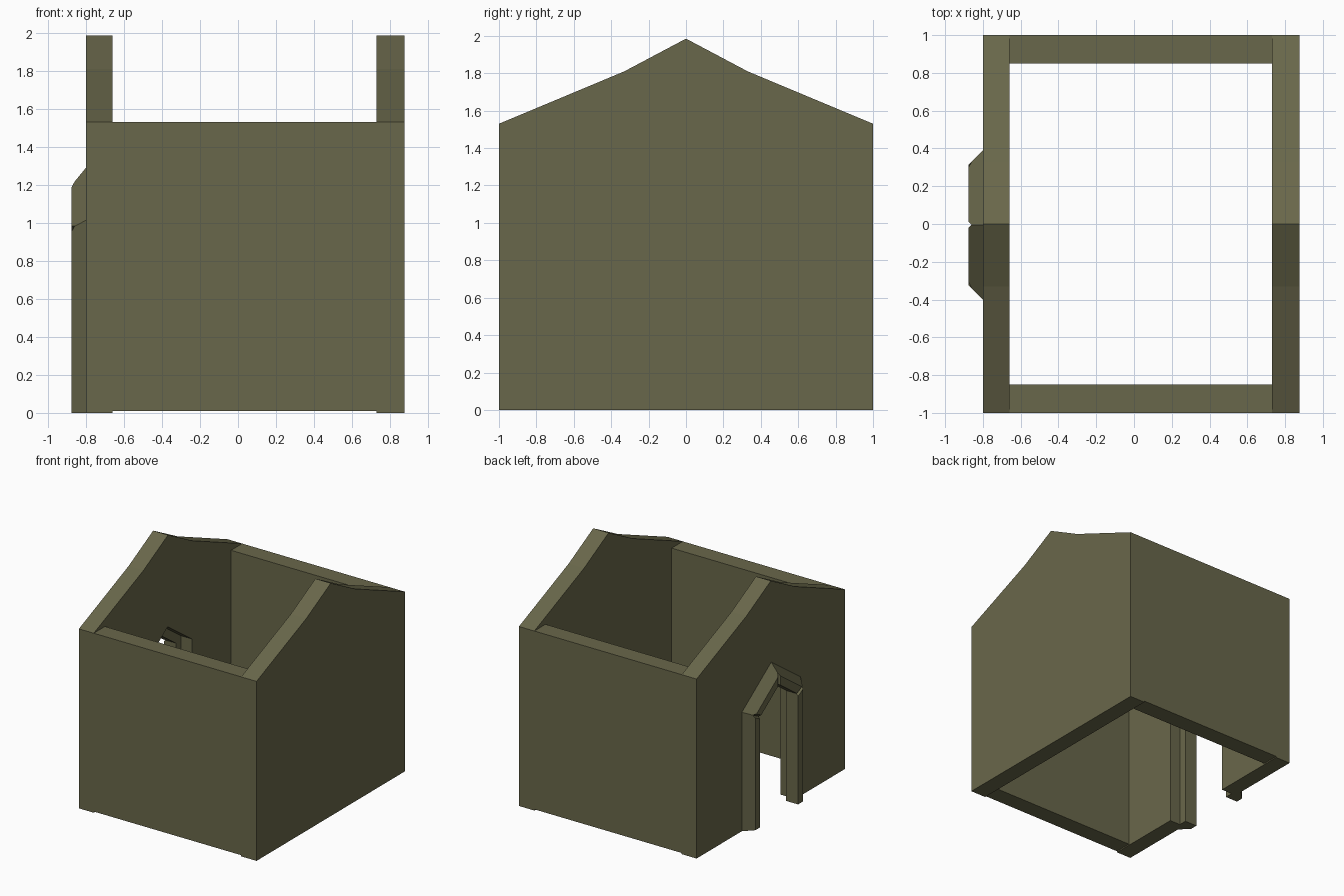
import bpy, bmesh
from mathutils import Vector

if "Cube" in bpy.data.objects:
    bpy.data.objects.remove(bpy.data.objects["Cube"])

mat = bpy.data.materials.new("olive_clay")
mat.diffuse_color = (0.141, 0.136, 0.069, 1)
mat.use_nodes = True
mat.node_tree.nodes["Principled BSDF"].inputs["Base Color"].default_value = mat.diffuse_color


def finish(name, bm):
    bmesh.ops.recalc_face_normals(bm, faces=bm.faces)
    me = bpy.data.meshes.new(name)
    bm.to_mesh(me)
    bm.free()
    me.materials.append(mat)
    ob = bpy.data.objects.new(name, me)
    bpy.context.collection.objects.link(ob)
    return ob


def loft(name, a, b):
    """Solid between two matching outlines."""
    bm = bmesh.new()
    va = [bm.verts.new(p) for p in a]
    vb = [bm.verts.new(p) for p in b]
    n = len(va)
    bm.faces.new(va)
    bm.faces.new(vb[::-1])
    for i in range(n):
        j = (i + 1) % n
        bm.faces.new((va[i], va[j], vb[j], vb[i]))
    return finish(name, bm)


def extrude_x(name, outline, x0, x1):
    return loft(name, [(x0, y, z) for y, z in outline],
                [(x1, y, z) for y, z in outline])


# Doorway outline: base, shoulder and peak at a given inset
DOOR_Y = -0.005


def door_half(o):
    drop = 1.22 * o
    w = 0.395 - o
    return [(w, 0), (w, 1.29 - 0.7 * w - drop), (0, 1.29 - drop)]


# Gable walls
roof = [(1, 0), (1, 1.53), (0.33, 1.81), (0, 1.985),
        (-0.33, 1.81), (-1, 1.53), (-1, 0)]
h = door_half(0.07)
doorway = [(-y + DOOR_Y, z) for y, z in h] + [(y + DOOR_Y, z) for y, z in h[1::-1]]
extrude_x("gable_wall_plain", roof, 0.73, 0.875)
extrude_x("gable_wall_door", roof + doorway, -0.80, -0.66)

# Front and back walls
for name, y0, y1 in (("front_wall", -1, -0.85), ("back_wall", 0.85, 1)):
    extrude_x(name, [(y0, 0.01), (y1, 0.01), (y1, 1.53), (y0, 1.53)], -0.66, 0.73)

# Door frame: chamfered section (inset, x, shift) swept along posts and beams,
# with the front edges pulled back at each mitre to leave a small groove
section = [(0, -0.80, 0), (0.06, -0.86, 0), (0.075, -0.875, 0.018),
           (0.14, -0.875, 0.018), (0.14, -0.86, 0), (0.14, -0.76, 0),
           (0.07, -0.76, 0), (0.07, -0.80, 0)]
for side, label in ((1, "back"), (-1, "front")):
    for k, part in ((0, "door_post"), (1, "door_beam")):
        ends = ([], [])
        for o, x, s in section:
            pts = door_half(o)
            p, q = Vector(pts[k]), Vector(pts[k + 1])
            d = (q - p).normalized() * s
            if k == 1:
                p = p + d
            q = q - d
            for lst, v in zip(ends, (p, q)):
                lst.append((x, side * v.x + DOOR_Y, v.y))
        loft(part + "_" + label, *ends)
